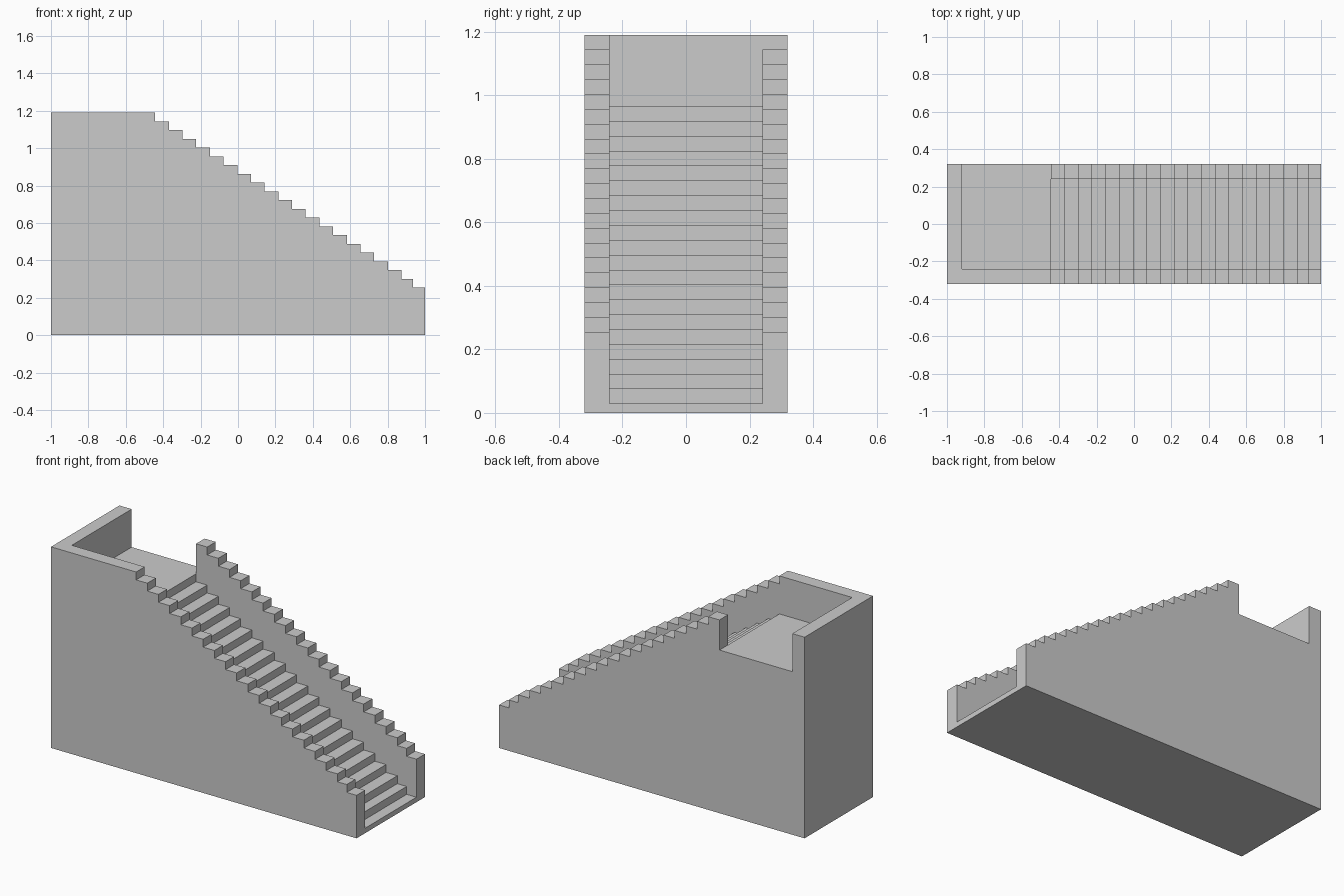
import bpy, bmesh

if "Cube" in bpy.data.objects:
    bpy.data.objects.remove(bpy.data.objects["Cube"])

HALF_W, INNER = 0.32, 0.24        # outer half width, inner half width of the channel
TOP, FLOOR = 1.19, 0.965          # parapet top, landing height
END_X, LAND_X = -0.92, -0.443     # inside of end wall, edge of landing
RISE = 0.04678
# step edges: 18 regular treads, then two slightly shorter ones
EDGES = [LAND_X + 0.0732 * i for i in range(19)] + [0.936]


def prism(name, profile, y0, y1):
    """Extrude an x-z profile from y0 to y1."""
    bm = bmesh.new()
    face = bm.faces.new([bm.verts.new((x, y0, z)) for x, z in profile])
    ext = bmesh.ops.extrude_face_region(bm, geom=[face])
    verts = [v for v in ext["geom"] if isinstance(v, bmesh.types.BMVert)]
    bmesh.ops.translate(bm, verts=verts, vec=(0, y1 - y0, 0))
    bmesh.ops.recalc_face_normals(bm, faces=bm.faces)
    mesh = bpy.data.meshes.new(name)
    bm.to_mesh(mesh)
    bm.free()
    obj = bpy.data.objects.new(name, mesh)
    bpy.context.collection.objects.link(obj)
    return obj


def stepped(top, x_end):
    """Descending stair line that starts at height top and runs out to x_end."""
    pts = []
    for i, x in enumerate(EDGES):
        pts += [(x, top - i * RISE), (x, top - (i + 1) * RISE)]
    return pts + [(x_end, top - len(EDGES) * RISE)]


def cut(target, cutter):
    cutter.hide_render = True
    mod = target.modifiers.new("cut", 'BOOLEAN')
    mod.operation, mod.solver, mod.object = 'DIFFERENCE', 'EXACT', cutter
    bpy.context.view_layer.objects.active = target
    bpy.ops.object.modifier_apply(modifier=mod.name)
    bpy.data.objects.remove(cutter)


# solid body with stepped parapet outline
body = prism("staircase", [(-1, 0), (-1, TOP)] + stepped(TOP, 1) + [(1, 0)],
             -HALF_W, HALF_W)

# channel between the parapets: landing and treads
cut(body, prism("stair_channel",
                [(END_X, 1.5), (END_X, FLOOR)] + stepped(FLOOR, 1.2) + [(1.2, 1.5)],
                -INNER, INNER))

# doorway opening in the back parapet at the landing
cut(body, prism("landing_opening",
                [(END_X, FLOOR), (LAND_X, FLOOR), (LAND_X, 1.5), (END_X, 1.5)],
                0.2, 0.5))
